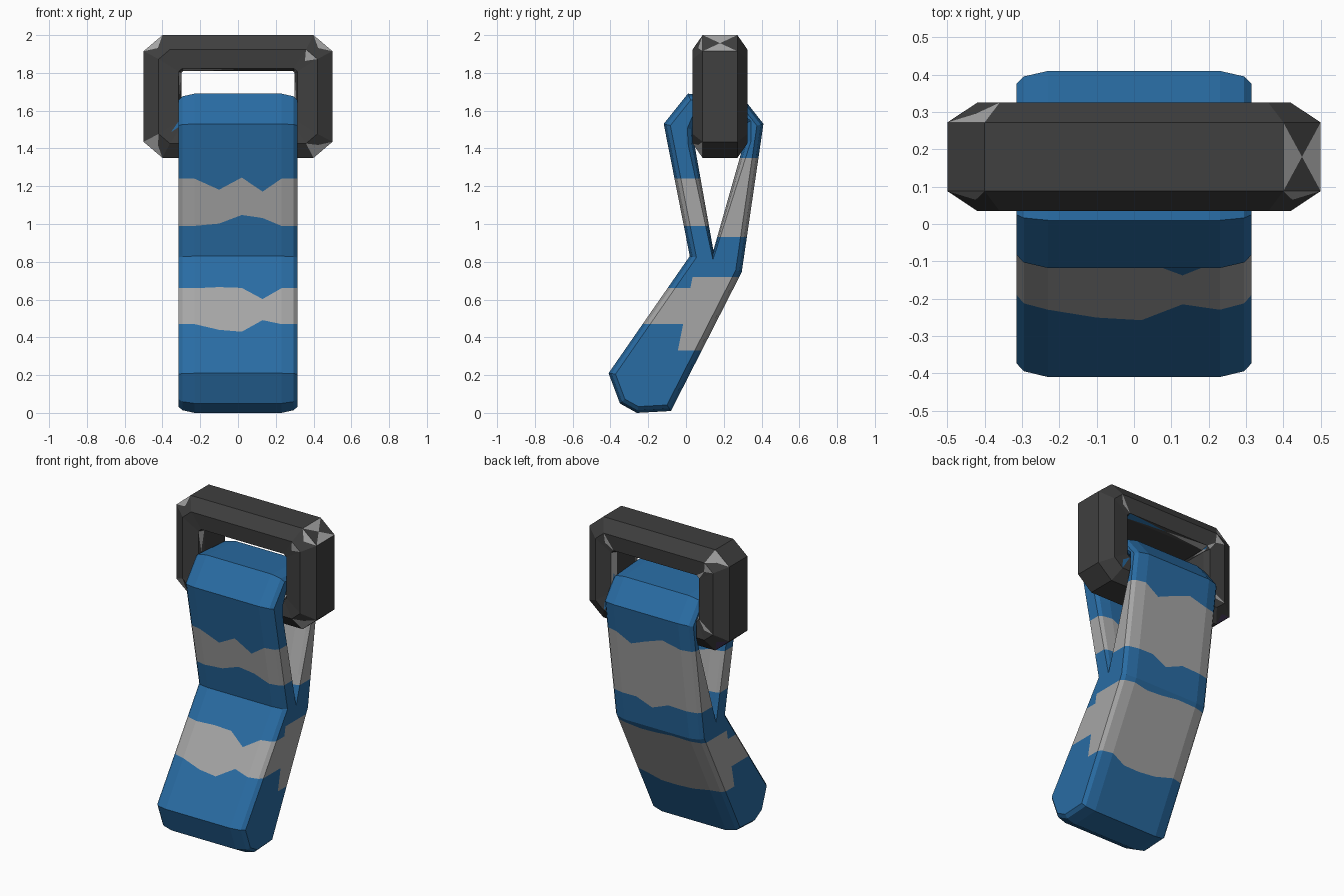
import bpy, bmesh, random
from mathutils import Vector

if "Cube" in bpy.data.objects:
    bpy.data.objects.remove(bpy.data.objects["Cube"])

random.seed(4)


def material(name, r, g, b):
    m = bpy.data.materials.new(name)
    m.diffuse_color = (r, g, b, 1)
    m.use_nodes = True
    m.node_tree.nodes["Principled BSDF"].inputs["Base Color"].default_value = m.diffuse_color
    return m


BLUE = material("blue", 0.022, 0.15, 0.37)
LIGHT = material("light_grey", 0.38, 0.38, 0.38)
DARK = material("dark_grey", 0.05, 0.05, 0.05)
PURPLE = material("purple", 0.06, 0.04, 0.10)


def finish(name, bm, mats):
    me = bpy.data.meshes.new(name)
    bm.to_mesh(me)
    bm.free()
    for m in mats:
        me.materials.append(m)
    ob = bpy.data.objects.new(name, me)
    bpy.context.collection.objects.link(ob)


def bridge(bm, a, b):
    n = len(a)
    for i in range(n):
        j = (i + 1) % n
        bm.faces.new((a[i], a[j], b[j], b[i]))


def inset(poly, amount):
    # mitred offset, positive = inwards for a counter-clockwise outline
    out = []
    for i, p in enumerate(poly):
        p = Vector(p)
        d1 = (p - Vector(poly[i - 1])).normalized()
        d2 = (Vector(poly[(i + 1) % len(poly)]) - p).normalized()
        n1, n2 = Vector((-d1.y, d1.x)), Vector((-d2.y, d2.x))
        m = (n1 + n2).normalized()
        out.append(p + m * amount * min(1.5, 1 / max(m.dot(n1), 0.1)))
    return out


# Strap: folded side profile (y, z) with a loop hole, soft chamfered edges
outer = [(-0.26, 0), (-0.08, 0.01), (0.295, 0.745), (0.41, 1.53), (0.30, 1.67),
         (0.01, 1.69), (-0.118, 1.53), (0.02, 0.83), (-0.41, 0.21), (-0.35, 0.05)]
hole = [(0.145, 0.86), (0.31, 1.44), (0.31, 1.53), (0.26, 1.57),
        (0.07, 1.57), (0.04, 1.5), (0.045, 1.42)]
levels = [(-0.315, 0.033), (-0.295, 0.014), (-0.23, 0), (0.23, 0), (0.295, 0.014), (0.315, 0.033)]
bm = bmesh.new()
ends = []
for poly, sign in ((outer, 1), (hole, -1)):
    loops = [[bm.verts.new((x, p.x, p.y)) for p in inset(poly, sign * d)] for x, d in levels]
    for a, b in zip(loops, loops[1:]):
        bridge(bm, a, b)
    ends.append((loops[0], loops[-1]))
for k in (0, 1):
    rim = []
    for pair in ends:
        loop = pair[k]
        rim += [bm.edges.get((loop[i - 1], loop[i])) for i in range(len(loop))]
    bmesh.ops.triangle_fill(bm, edges=rim, use_beauty=True)
bmesh.ops.recalc_face_normals(bm, faces=bm.faces[:])

# Strap stripes: cut the bands, colour them, then roughen their edges
front_bands = [(0.47, 0.66), (0.99, 1.24)]
back_bands = [(0.33, 0.72), (0.93, 1.35)]
cuts = sorted(z for band in front_bands + back_bands for z in band)
planes = [((0, 0, z), (0, 0, 1)) for z in cuts]
planes += [((x, 0, 0), (1, 0, 0)) for x in (-0.1, 0.02, 0.13)]
for co, no in planes:
    bmesh.ops.bisect_plane(bm, geom=bm.verts[:] + bm.edges[:] + bm.faces[:],
                           plane_co=co, plane_no=no)
for f in bm.faces:
    c = f.calc_center_median()
    middle = 0.145 if c.z > 0.8 else -0.17 + 0.42 * c.z
    bands = back_bands if c.y > middle else front_bands
    f.material_index = int(any(lo < c.z < hi for lo, hi in bands))
for v in bm.verts:
    if abs(v.co.x) < 0.2 and any(abs(v.co.z - z) < 1e-4 for z in cuts):
        rails = [e.other_vert(v) for e in v.link_edges
                 if abs(e.other_vert(v).co.x - v.co.x) < 1e-4]
        target = random.choice(rails).co
        d = target - v.co
        v.co += d.normalized() * min(0.07, 0.45 * d.length) * random.random()
finish("strap", bm, [BLUE, LIGHT])

# Metal link: chamfered section swept round a rectangle with cut corners
section = [(0.0, -0.095, 0.01), (0.015, -0.135, 0.02), (0.12, -0.145, 0.06), (0.2, -0.092, 0.10)]
section += [(g, -y, c) for g, y, c in reversed(section)]
bm = bmesh.new()
loops = []
for g, y, c in section:
    w, h, cz = 0.30 + g, 0.135 + g * 0.95, c * 0.85
    pts = [(w, h - cz), (w - c, h), (c - w, h), (-w, h - cz),
           (-w, cz - h), (c - w, -h), (w - c, -h), (w, cz - h)]
    loops.append([bm.verts.new((x, 0.18 + y, 1.675 + z)) for x, z in pts])
for i in range(len(loops)):
    bridge(bm, loops[i - 1], loops[i])
bmesh.ops.recalc_face_normals(bm, faces=bm.faces[:])
# worn patches on the corners
corners = [f for f in bm.faces if f.calc_area() < 0.03]
bmesh.ops.poke(bm, faces=corners)
for f in bm.faces:
    if len(f.verts) == 3:
        f.material_index = random.choices((0, 1, 2, 3), (80, 14, 4, 2))[0]
finish("metal_link", bm, [DARK, LIGHT, BLUE, PURPLE])
